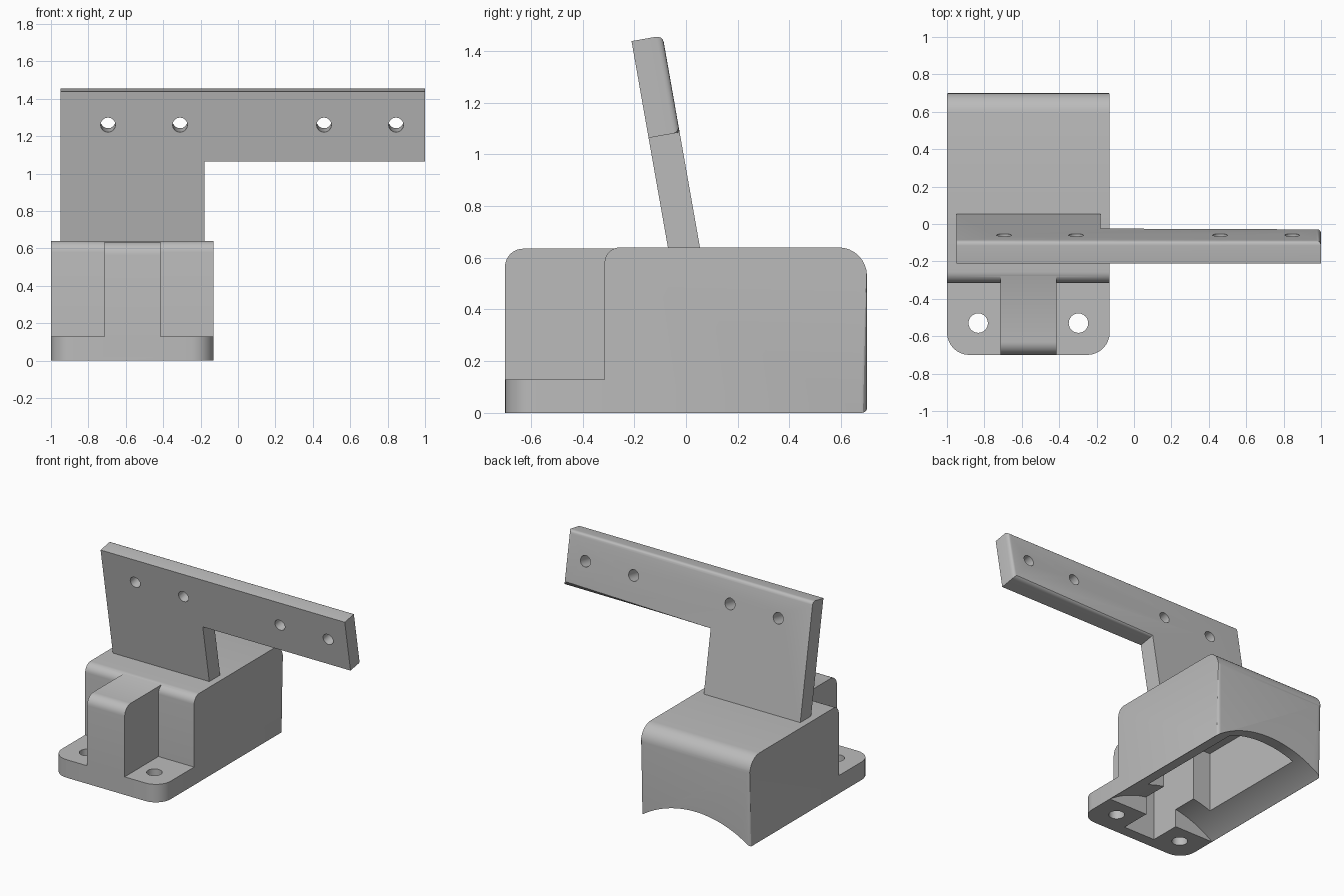
import bpy, bmesh
from math import sin, cos, pi, radians
from mathutils import Matrix, Vector

if "Cube" in bpy.data.objects:
    bpy.data.objects.remove(bpy.data.objects["Cube"])

grey = bpy.data.materials.new("plain grey")
grey.use_nodes = True
grey.diffuse_color = (0.5, 0.5, 0.5, 1)
grey.node_tree.nodes["Principled BSDF"].inputs["Base Color"].default_value = (0.5, 0.5, 0.5, 1)

LEFT, RIGHT, BACK = -1.0, -0.13, 0.70
MID = (LEFT + RIGHT) / 2


def rounded(corners, steps=8):
    """Turn (a, b, radius) corners into an outline with rounded right angles."""
    out = []
    for i, (a, b, r) in enumerate(corners):
        p = Vector((a, b))
        if r == 0:
            out.append(p)
            continue
        u = (Vector(corners[i - 1][:2]) - p).normalized() * r
        v = (Vector(corners[(i + 1) % len(corners)][:2]) - p).normalized() * r
        for k in range(steps + 1):
            t = k / steps * pi / 2
            out.append(p + u * (1 - sin(t)) + v * (1 - cos(t)))
    return out


def extrude(name, outline, axis, lo, hi):
    """Extrude a 2D outline along x, y or z between two positions."""
    place = {"x": lambda a, b, h: (h, a, b),
             "y": lambda a, b, h: (a, h, b),
             "z": lambda a, b, h: (a, b, h)}[axis]
    bm = bmesh.new()
    low = [bm.verts.new(place(a, b, lo)) for a, b in outline]
    high = [bm.verts.new(place(a, b, hi)) for a, b in outline]
    n = len(low)
    bm.faces.new(low)
    bm.faces.new(high)
    for i in range(n):
        bm.faces.new((low[i], low[(i + 1) % n], high[(i + 1) % n], high[i]))
    bmesh.ops.recalc_face_normals(bm, faces=bm.faces)
    mesh = bpy.data.meshes.new(name)
    bm.to_mesh(mesh)
    bm.free()
    mesh.materials.append(grey)
    obj = bpy.data.objects.new(name, mesh)
    bpy.context.collection.objects.link(obj)
    return obj


def box(name, x0, x1, y0, y1, z0, z1):
    return extrude(name, [(x0, y0), (x1, y0), (x1, y1), (x0, y1)], "z", z0, z1)


def circle(a, b, r, n=24):
    return [(a + r * cos(2 * pi * k / n), b + r * sin(2 * pi * k / n)) for k in range(n)]


def combine(obj, other, operation):
    bpy.context.view_layer.objects.active = obj
    mod = obj.modifiers.new("boolean", "BOOLEAN")
    mod.operation, mod.solver, mod.object = operation, "EXACT", other
    bpy.ops.object.modifier_apply(modifier=mod.name)
    bpy.data.objects.remove(other)


def bevel(obj, test, width, segments=4):
    bm = bmesh.new()
    bm.from_mesh(obj.data)
    edges = [e for e in bm.edges if test(e.verts[0].co, e.verts[1].co)]
    bmesh.ops.bevel(bm, geom=edges, offset=width, segments=segments,
                    profile=0.5, affect="EDGES")
    bm.to_mesh(obj.data)
    bm.free()


def smooth(obj):
    bpy.ops.object.select_all(action="DESELECT")
    obj.select_set(True)
    bpy.context.view_layer.objects.active = obj
    bpy.ops.object.shade_smooth_by_angle(angle=radians(30))


# Main housing, with rounded top edges and rounded back corners
housing = extrude("housing", rounded([(-0.315, 0, 0), (BACK, 0, 0), (BACK, 0.64, 0.11),
                                      (-0.315, 0.64, 0.06)]), "x", LEFT, RIGHT)
bevel(housing, lambda a, b: min(a.y, b.y) > BACK - 0.01 and abs(a.z - b.z) > 0.3, 0.025)

# Front boss and mounting flange
combine(housing, extrude("boss", rounded([(-0.70, 0.02, 0), (-0.2, 0.02, 0), (-0.2, 0.635, 0),
                                          (-0.70, 0.635, 0.07)]), "x", -0.715, -0.415), "UNION")
combine(housing, extrude("flange", rounded([(LEFT, -0.70, 0.12), (RIGHT, -0.70, 0.12),
                                            (RIGHT, -0.25, 0), (LEFT, -0.25, 0)]),
                         "z", 0, 0.13), "UNION")

# Hollow inside, slot inside the boss, and curved saddle underneath
combine(housing, box("cavity", LEFT + 0.17, RIGHT - 0.17, -0.22, 0.62, -0.1, 0.52), "DIFFERENCE")
combine(housing, box("slot", -0.69, -0.44, -0.62, -0.2, -0.1, 0.52), "DIFFERENCE")
combine(housing, extrude("saddle", circle(MID, -0.605, 0.745, 96), "y", -0.40, 1), "DIFFERENCE")

# Flange screw holes
for side in (-1, 1):
    combine(housing, extrude("hole", circle(MID + side * 0.268, -0.53, 0.052), "z", -0.1, 0.2),
            "DIFFERENCE")
smooth(housing)

# Leaning bracket plate with a long arm, rounded along its rear edges
THICK = 0.122
plate = extrude("bracket_plate", [(-0.95, -0.06), (-0.18, -0.06), (-0.18, 0.43), (1, 0.43),
                                  (1, 0.81), (-0.95, 0.81)], "y", 0, THICK)


def rear_rim(a, b):
    rear = min(a.y, b.y) > THICK - 0.001
    top = min(a.z, b.z) > 0.8
    end = min(a.x, b.x) > 0.99
    under = min(a.x, b.x) > -0.2 and max(a.z, b.z) < 0.44 and abs(a.z - b.z) < 0.01
    return rear and (top or end or under)


bevel(plate, rear_rim, 0.025)
for x in (-0.695, -0.31, 0.46, 0.845):
    combine(plate, extrude("hole", circle(x, 0.63, 0.04, 16), "y", -0.1, 0.3), "DIFFERENCE")
plate.data.transform(Matrix.Translation((0, -0.07, 0.64)) @ Matrix.Rotation(radians(10), 4, "X"))
smooth(plate)
